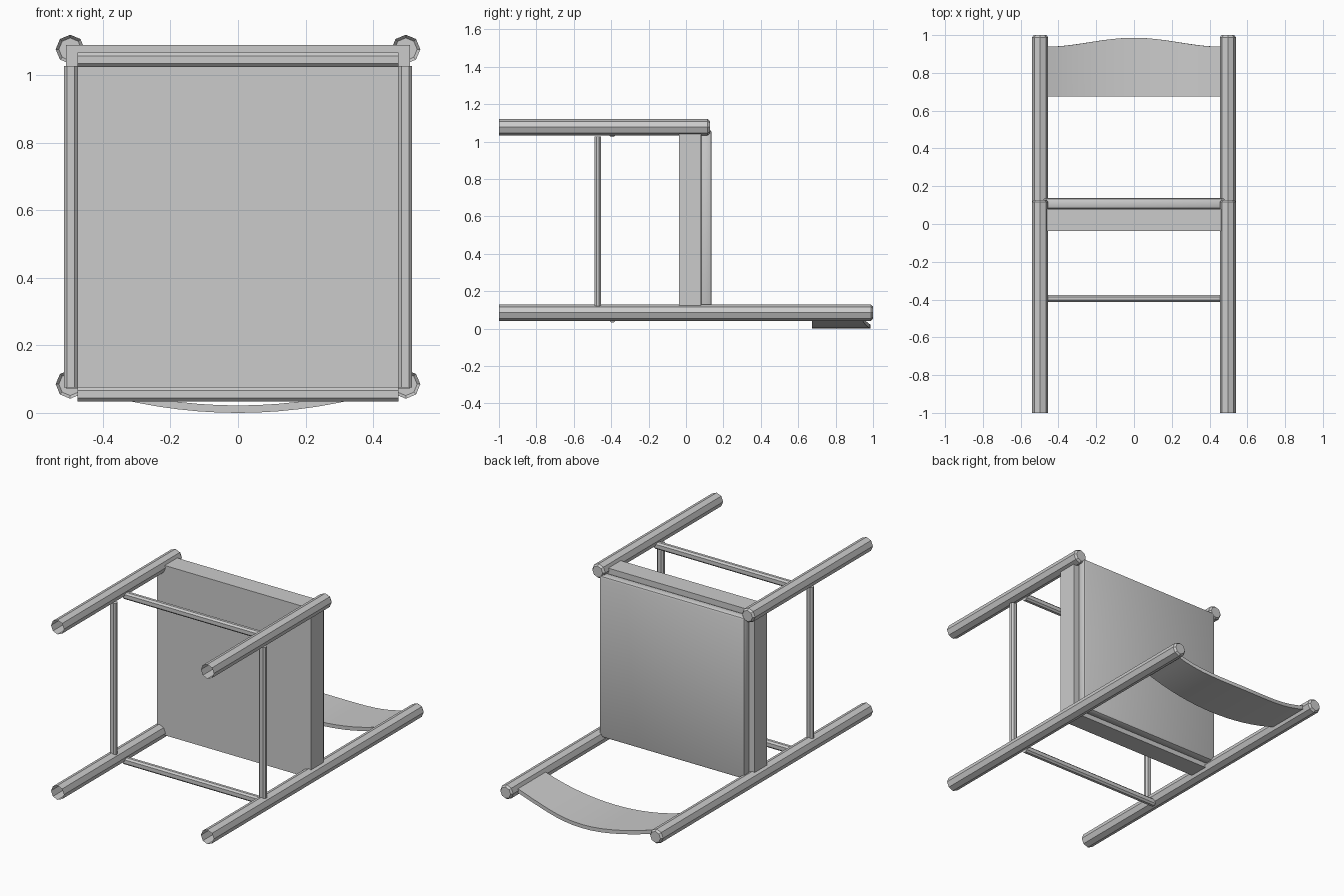
import bpy, bmesh, math
from mathutils import Vector

cube = bpy.data.objects.get("Cube")
if cube:
    bpy.data.objects.remove(cube)

grey = bpy.data.materials.new("plain grey")
grey.use_nodes = True
COLOUR = (0.6, 0.6, 0.6, 1)
grey.diffuse_color = COLOUR
grey.node_tree.nodes["Principled BSDF"].inputs["Base Color"].default_value = COLOUR

LEG_X, BACK_Z, FRONT_Z, LEG_R = 0.497, 0.085, 1.077, 0.043


def finish(name, bm):
    bmesh.ops.recalc_face_normals(bm, faces=bm.faces)
    mesh = bpy.data.meshes.new(name)
    bm.to_mesh(mesh)
    bm.free()
    mesh.materials.append(grey)
    obj = bpy.data.objects.new(name, mesh)
    bpy.context.collection.objects.link(obj)
    return obj


def smooth(obj, degrees):
    bpy.ops.object.select_all(action='DESELECT')
    obj.select_set(True)
    bpy.context.view_layer.objects.active = obj
    bpy.ops.object.shade_smooth_by_angle(angle=math.radians(degrees))


def bridge(bm, rings):
    for a, b in zip(rings, rings[1:]):
        for i in range(len(a)):
            j = (i + 1) % len(a)
            bm.faces.new((a[i], a[j], b[j], b[i]))


def leg(name, x, z, top):
    # eight-sided tube, open at the foot, chamfered and capped at the top
    bm = bmesh.new()
    rings = []
    for y, r in ((-1, LEG_R), (top - 0.012, LEG_R), (top, LEG_R * 0.78)):
        rings.append([bm.verts.new((x + r * math.cos(k * math.pi / 4), y,
                                    z + r * math.sin(k * math.pi / 4)))
                      for k in range(8)])
    bridge(bm, rings)
    bm.faces.new(rings[-1])
    finish(name, bm)


def box(name, lo, hi, bevel=0, segments=1, axis=None):
    # box between two corners; bevel all edges or only those along one axis
    bm = bmesh.new()
    bmesh.ops.create_cube(bm, size=1)
    lo, hi = Vector(lo), Vector(hi)
    for v in bm.verts:
        v.co = (lo + hi) / 2 + v.co * (hi - lo)
    if bevel:
        edges = [e for e in bm.edges if axis is None or
                 abs(e.verts[0].co[axis] - e.verts[1].co[axis]) > 1e-4]
        bmesh.ops.bevel(bm, geom=edges, offset=bevel, segments=segments,
                        profile=0.5, affect='EDGES')
    return finish(name, bm)


# legs and side rungs
for side, s in (("left", 1), ("right", -1)):
    leg("back_leg_" + side, s * LEG_X, BACK_Z, 1.0)
    leg("front_leg_" + side, s * LEG_X, FRONT_Z, 0.128)
    x = s * 0.495
    box("side_rung_" + side, (x - 0.021, -0.488, 0.075),
        (x + 0.021, -0.454, 1.027), 0.01, axis=2)

# front and back rungs
for name, z in (("back_rung", 0.055), ("front_rung", 1.046)):
    box(name, (-0.475, -0.412, z - 0.021), (0.475, -0.376, z + 0.021), 0.01, axis=0)

# seat frame and softened seat pad
box("seat_frame", (-0.51, -0.038, 0.072), (0.51, 0.08, 1.09))
pad = box("seat_pad", (-0.482, 0.08, 0.094), (0.482, 0.137, 1.062), 0.014, 2)
smooth(pad, 40)

# bowed backrest with a raised middle on its upper edge
bm = bmesh.new()
STEPS, HALF, RADIUS, THICK = 16, 0.475, 1.5, 0.022
rings = []
for i in range(STEPS + 1):
    x = HALF * (2 * i / STEPS - 1)
    z = RADIUS - math.sqrt(RADIUS ** 2 - x * x)
    top = 0.962 + 0.024 * math.cos(math.pi * x / HALF)
    inward = Vector((-x, 0, RADIUS - z)).normalized() * THICK
    outer = Vector((x, 0, z))
    inner = outer + inward
    rings.append([bm.verts.new((p.x, y, p.z)) for p, y in
                  ((outer, 0.675), (outer, top), (inner, top), (inner, 0.675))])
bridge(bm, rings)
bm.faces.new(rings[0])
bm.faces.new(rings[-1])
smooth(finish("backrest", bm), 30)
